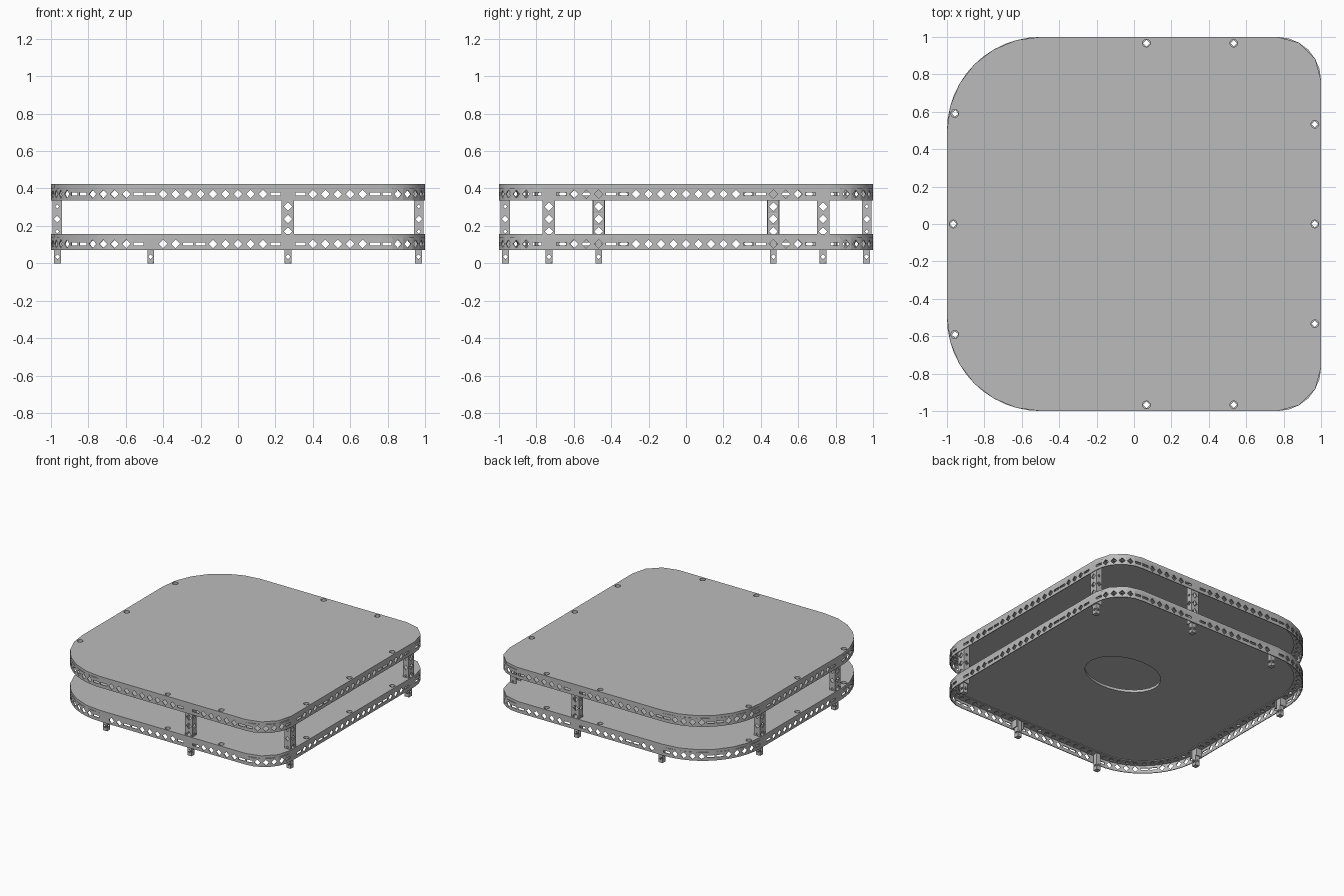
import bpy, bmesh
from math import sin, cos, radians, tau, atan2
from mathutils import Vector

if "Cube" in bpy.data.objects:
    bpy.data.objects.remove(bpy.data.objects["Cube"], do_unlink=True)

PITCH = 2 / 30            # hole spacing, also the width of every strip
SHEET = 0.006             # metal thickness
UP = Vector((0, 0, 1))
LOWER, UPPER = 0.07, 0.07 + 4 * PITCH

grey = bpy.data.materials.new("plain_grey")
grey.use_nodes = True
grey.diffuse_color = (0.5, 0.5, 0.5, 1)
grey.node_tree.nodes["Principled BSDF"].inputs["Base Color"].default_value = (0.5, 0.5, 0.5, 1)

# Corners in counterclockwise order: sign x, sign y, radius, cells, start angle
SMALL, BIG = 3.5 * PITCH, 7.5 * PITCH
CORNERS = [(1, -1, SMALL, 6, -90), (1, 1, SMALL, 6, 0),
           (-1, 1, BIG, 12, 90), (-1, -1, BIG, 12, 180)]


def add_mesh(name, mesh):
    mesh.materials.clear()
    mesh.materials.append(grey)
    obj = bpy.data.objects.new(name, mesh)
    bpy.context.collection.objects.link(obj)
    return obj


def outline(inset=0.0, coarse=1, cells=False):
    """Rounded outline; with cells=True the straight sides are cut at every pitch."""
    arcs = []
    for sx, sy, r, n, start in CORNERS:
        n //= coarse
        centre = Vector((sx * (1 - r), sy * (1 - r)))
        arcs.append([centre + (r - inset) * Vector((cos(a), sin(a)))
                     for a in (radians(start + 90 * i / n) for i in range(n + 1))])
    pts = []
    for i, arc in enumerate(arcs):
        pts += arc
        if cells:
            a, b = arc[-1], arcs[(i + 1) % 4][0]
            n = round((b - a).length / PITCH)
            pts += [a.lerp(b, k / n) for k in range(1, n)]
    return pts


def ring(centre, r, n, turn=0.0):
    return [centre + r * Vector((cos(turn + tau * i / n), sin(turn + tau * i / n)))
            for i in range(n)]


def flat_sheet(name, loops, z, thick):
    """Filled outline with holes, given a thickness."""
    curve = bpy.data.curves.new(name, "CURVE")
    curve.dimensions = "2D"
    curve.fill_mode = "BOTH"
    curve.extrude = thick / 2
    for loop in loops:
        spline = curve.splines.new("POLY")
        spline.points.add(len(loop) - 1)
        for point, co in zip(spline.points, loop):
            point.co = (co.x, co.y, 0, 1)
        spline.use_cyclic_u = True
    temp = bpy.data.objects.new(name + "_outline", curve)
    bpy.context.collection.objects.link(temp)
    deps = bpy.context.evaluated_depsgraph_get()
    mesh = bpy.data.meshes.new_from_object(temp.evaluated_get(deps))
    bpy.data.objects.remove(temp, do_unlink=True)
    add_mesh(name, mesh).location.z = z + thick / 2


def cell(bm, a, b, z0, z1, kind):
    """One strip cell: d diamond hole, o small diamond, s slot, n solid."""
    a, b = a.to_3d(), b.to_3d()
    mid, half = (a + b) / 2 + UP * (z0 + z1) / 2, (b - a) / 2
    rise = UP * (z1 - z0) / 2
    new = bm.verts.new
    box = [new(mid + half * i + rise * j) for i, j in ((-1, -1), (1, -1), (1, 1), (-1, 1))]
    if kind == "n":
        bm.faces.new(box)
        return
    along = half.normalized()
    if kind == "s":
        w, h = along * half.length * 0.8, UP * 0.008
        hole = [new(mid + w * i + h * j) for i, j in ((-1, -1), (1, -1), (1, 1), (-1, 1))]
        for i in range(4):
            j = (i + 1) % 4
            bm.faces.new((box[i], box[j], hole[j], hole[i]))
        return
    r = min(0.023, half.length * 0.72) * (0.6 if kind == "o" else 1)
    hole = [new(mid + o * r) for o in (-UP, along, UP, -along)]
    for i in range(4):
        j = (i + 1) % 4
        bm.faces.new((box[i], box[j], hole[i]))
        bm.faces.new((box[j], hole[j], hole[i]))


def perforated(name, pts, rows):
    """Upright strip along pts; each row is (bottom, top, cell kinds)."""
    bm = bmesh.new()
    for z0, z1, kinds in rows:
        for a, b, kind in zip(pts, pts[1:], kinds):
            cell(bm, a, b, z0, z1, kind)
    bmesh.ops.remove_doubles(bm, verts=bm.verts, dist=0.0005)
    mesh = bpy.data.meshes.new(name)
    bm.to_mesh(mesh)
    bm.free()
    mod = add_mesh(name, mesh).modifiers.new("sheet", "SOLIDIFY")
    mod.thickness = SHEET
    mod.offset = -1


# Hole patterns around the rim
small_arc = "sdddds"
big_arc = "sddddssdddds"
left_side = "nsdddss" + "d" * 9 + "ssdddsn"
right_side = "ns" + "d" * 11 + "sn"
front_upper = "s" + "d" * 9 + "snsddddds"
front_lower = "nddss" + "d" * 5 + "snsddddds"

path = outline(cells=True)
closed = path + path[:1]

# Plate screw holes
screws = [Vector((x, s * 0.967)) for x in (PITCH, 8 * PITCH) for s in (-1, 1)]
screws += [Vector((0.967, y * PITCH)) for y in (-8, 0, 8)]
screws += [Vector((-0.967, 0)), Vector((-0.958, 0.591)), Vector((-0.958, -0.591))]
screw_holes = [ring(c, 0.021, 12) for c in screws]

# Holes in the flange under the plate
flange_holes = []
for a, b in zip(closed, closed[1:]):
    t = (b - a).normalized()
    centre = (a + b) / 2 + Vector((-t.y, t.x)) * PITCH / 2
    flange_holes.append(ring(centre, 0.018, 4, atan2(t.y, t.x)))

# Access opening in the lower plate
opening = [Vector((0.12 + 0.3 * p.x, 0.02 + 0.22 * p.y)) for p in ring(Vector((0, 0)), 1, 28)]

# Two trays: perforated rim, flange and plate
for label, z, front, extra in (("lower", LOWER, front_lower, [opening]),
                               ("upper", UPPER, front_upper, [])):
    kinds = (small_arc + left_side + small_arc + front[::-1]
             + big_arc + right_side + big_arc + front)
    top = z + PITCH
    perforated(label + "_rim", closed, [(z, top, kinds)])
    flat_sheet(label + "_flange", [outline(SHEET), outline(PITCH)] + flange_holes,
               top - SHEET, SHEET)
    flat_sheet(label + "_plate", [outline(0, coarse=2)] + screw_holes + extra, top, 0.021)


def channel(n, t, p, half, depth):
    return [p - t * half - n * depth, p - t * half, p + t * half, p + t * half - n * depth]


# Upright posts and feet: outward direction, position along the side, has post
stands = []
for s in (-1, 1):
    stands += [((1, 0), s * 11, True), ((-1, 0), s * 7, True),
               ((0, s), 4, True), ((0, s), -7, False)]
for i, (out, k, has_post) in enumerate(stands, 1):
    n = Vector(out)
    t = Vector((-n.y, n.x))
    p = n + Vector((abs(n.y), abs(n.x))) * k * PITCH
    if has_post:
        rows = [(LOWER + j * PITCH, LOWER + (j + 1) * PITCH, kinds)
                for j, kinds in enumerate(("nnn", "odo", "ddd", "odo", "nnn"))]
        perforated(f"post_{i}", channel(n, t, p - n * 0.008, PITCH / 2, 0.05), rows)
    tube = channel(n, t, p - n * 0.016, 0.0185, 0.037)
    perforated(f"foot_{i}", tube + tube[:1],
               [(0, LOWER, "dddd"), (LOWER, LOWER + PITCH - SHEET, "nnnn")])
    flat_sheet(f"foot_cap_{i}", [tube], 0, SHEET)
